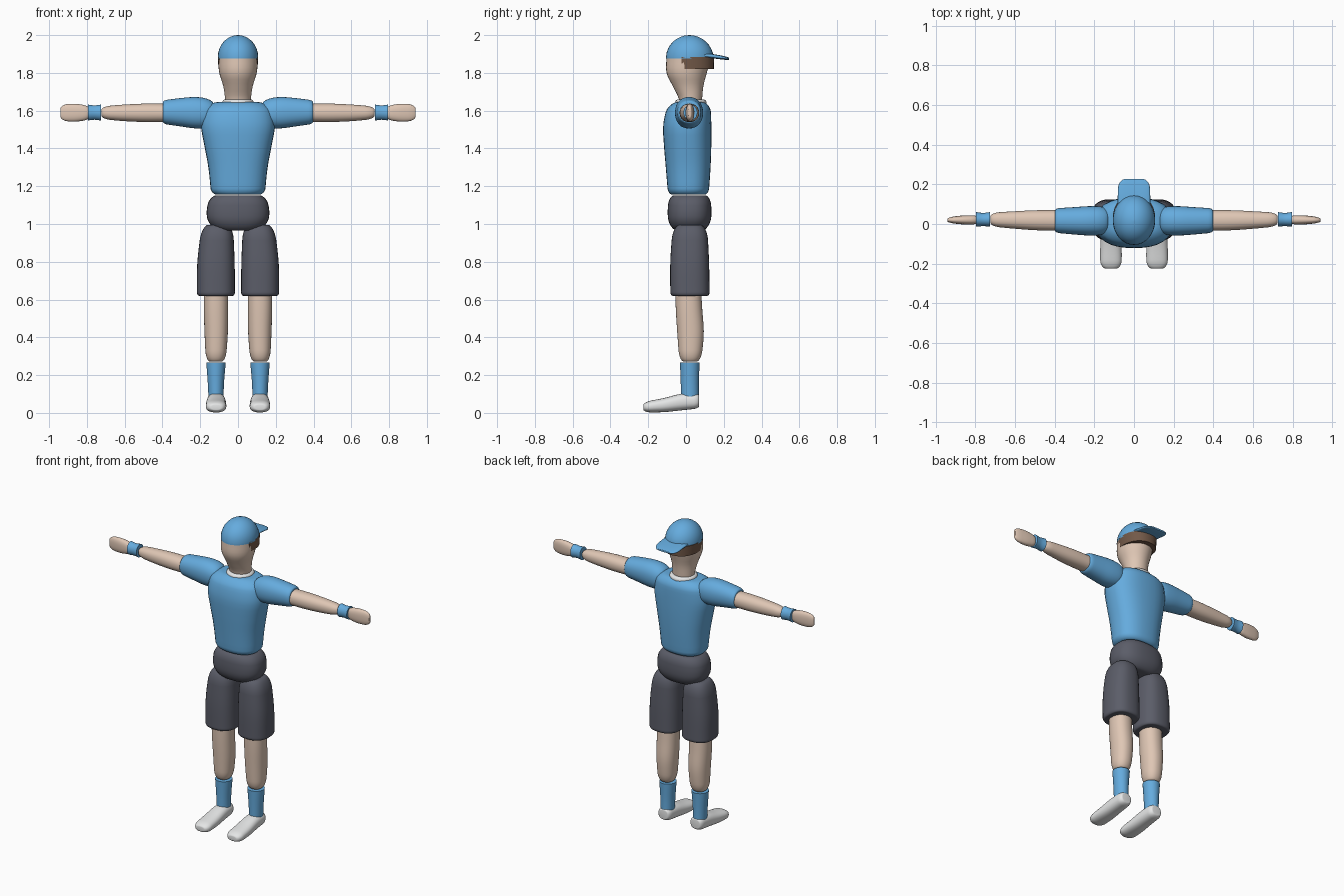
import bpy, bmesh, math
from mathutils import Vector

cube = bpy.data.objects.get("Cube")
if cube:
    bpy.data.objects.remove(cube, do_unlink=True)


def material(name, rgb):
    m = bpy.data.materials.new(name)
    m.use_nodes = True
    m.diffuse_color = (*rgb, 1)
    m.node_tree.nodes["Principled BSDF"].inputs["Base Color"].default_value = (*rgb, 1)
    return m


BLUE = material("sky blue cloth", (0.13, 0.41, 0.73))
SKIN = material("skin", (0.74, 0.57, 0.46))
GREY = material("charcoal cloth", (0.105, 0.11, 0.14))
WHITE = material("white", (0.78, 0.79, 0.79))
BROWN = material("brown hair", (0.17, 0.10, 0.065))


def finish(bm, name, mat):
    bmesh.ops.recalc_face_normals(bm, faces=bm.faces)
    mesh = bpy.data.meshes.new(name)
    bm.to_mesh(mesh)
    bm.free()
    mesh.polygons.foreach_set("use_smooth", [True] * len(mesh.polygons))
    mesh.set_sharp_from_angle(angle=math.radians(45))
    mesh.materials.append(mat)
    obj = bpy.data.objects.new(name, mesh)
    bpy.context.collection.objects.link(obj)
    return obj


def bounds_at(stations, p):
    """Smoothly blended cross-section bounds at position p."""
    n = len(stations)
    i = 0
    while i < n - 2 and p > stations[i + 1][0]:
        i += 1
    s0, s1, s2, s3 = (stations[max(0, min(n - 1, j))] for j in range(i - 1, i + 3))
    h = s2[0] - s1[0]
    t = (p - s1[0]) / h
    out = []
    for k in range(1, 5):
        m1 = (s2[k] - s0[k]) / (s2[0] - s0[0]) * h
        m2 = (s3[k] - s1[k]) / (s3[0] - s1[0]) * h
        out.append((2*t**3 - 3*t*t + 1) * s1[k] + (t**3 - 2*t*t + t) * m1
                   + (3*t*t - 2*t**3) * s2[k] + (t**3 - t*t) * m2)
    return out


def loft(name, mat, axis, stations, start=None, end=None, power=2.0, side=1, cut_y=None):
    """Skin rounded sections (position, a_min, a_max, b_min, b_max) along an axis.
    start and end give the (length, shrink) of a rounded end."""
    lo, hi = stations[0][0], stations[-1][0]
    positions = {lo + (hi - lo) * i / 14 for i in range(15)}
    for cap, edge, sign in ((start, lo, 1), (end, hi, -1)):
        if cap:
            positions = {p for p in positions if (p - edge) * sign >= cap[0]}
            positions |= {edge + sign * cap[0] * (1 - math.cos(j * math.pi / 16)) for j in range(9)}
    bm = bmesh.new()
    rings = []
    for p in sorted(positions):
        a0, a1, b0, b1 = bounds_at(stations, p)
        scale = 1
        for cap, d in ((start, p - lo), (end, hi - p)):
            if cap and d < cap[0]:
                u = 1 - d / cap[0]
                scale *= 1 - cap[1] * (1 - math.sqrt(max(0, 1 - u * u)))
        scale = max(scale, 0.01)
        ring = []
        for k in range(32):
            ang = 2 * math.pi * k / 32
            c, s = math.cos(ang), math.sin(ang)
            a = (a0 + a1) / 2 + (a1 - a0) / 2 * scale * math.copysign(abs(c) ** (2 / power), c)
            b = (b0 + b1) / 2 + (b1 - b0) / 2 * scale * math.copysign(abs(s) ** (2 / power), s)
            x, y, z = {"x": (p, a, b), "y": (a, p, b), "z": (a, b, p)}[axis]
            ring.append(bm.verts.new((x * side, y, z)))
        rings.append(ring)
    for r0, r1 in zip(rings, rings[1:]):
        for k in range(32):
            j = (k + 1) % 32
            bm.faces.new((r0[k], r0[j], r1[j], r1[k]))
    bm.faces.new(rings[0])
    bm.faces.new(rings[-1])
    if cut_y is not None:
        cut = bmesh.ops.bisect_plane(bm, geom=bm.verts[:] + bm.edges[:] + bm.faces[:],
                                     plane_co=(0, cut_y, 0), plane_no=(0, -1, 0), clear_outer=True)
        edges = [e for e in cut["geom_cut"] if isinstance(e, bmesh.types.BMEdge)]
        bmesh.ops.edgeloop_fill(bm, edges=edges)
    return finish(bm, name, mat)


def ring(name, mat, centre, rx, ry, thick):
    bm = bmesh.new()
    loops = []
    for i in range(40):
        t = 2 * math.pi * i / 40
        loop = []
        for j in range(10):
            u = 2 * math.pi * j / 10
            w = thick * math.cos(u)
            offset = Vector(((rx + w) * math.cos(t), (ry + w) * math.sin(t), thick * math.sin(u)))
            loop.append(bm.verts.new(Vector(centre) + offset))
        loops.append(loop)
    for i in range(40):
        for j in range(10):
            k, m = (i + 1) % 40, (j + 1) % 10
            bm.faces.new((loops[i][j], loops[k][j], loops[k][m], loops[i][m]))
    return finish(bm, name, mat)


# Head, hair and backwards cap
loft("head", SKIN, "z", [
    (1.60, -.065, .065, -.035, .08), (1.66, -.068, .068, -.037, .085),
    (1.73, -.078, .078, -.07, .092), (1.80, -.099, .099, -.103, .11),
    (1.89, -.105, .105, -.103, .135)])
loft("hair", BROWN, "z", [
    (1.82, -.103, .103, -.10, .147), (1.885, -.107, .107, -.10, .149)], power=2.2, cut_y=-.025)
loft("cap_crown", BLUE, "z", [
    (1.876, -.107, .107, -.106, .146), (2.0, -.106, .106, -.102, .138)], end=(.115, 1))
loft("cap_brim", BLUE, "y", [
    (.06, -.082, .082, 1.882, 1.906), (.14, -.082, .082, 1.877, 1.9),
    (.227, -.078, .078, 1.866, 1.884)], end=(.045, .45), power=3)

# Shirt and collar
loft("shirt", BLUE, "z", [
    (1.155, -.142, .142, -.095, .12), (1.30, -.157, .157, -.107, .13),
    (1.42, -.179, .179, -.117, .134), (1.52, -.196, .196, -.121, .134),
    (1.59, -.186, .186, -.108, .132), (1.645, -.165, .165, -.085, .125)],
    start=(.035, .22), end=(.05, .35), power=2.4)
ring("collar", WHITE, (0, .025, 1.642), .066, .066, .018)

# Shorts waist
loft("shorts_waist", GREY, "z", [
    (.965, -.15, .15, -.088, .125), (1.06, -.166, .166, -.097, .135),
    (1.152, -.15, .15, -.09, .128)], start=(.07, .4), end=(.05, .25), power=2.5)

for label, side in (("left", 1), ("right", -1)):
    # Leg
    loft(label + "_shorts_leg", GREY, "z", [
        (.62, .016, .218, -.083, .125), (.80, .018, .215, -.083, .122),
        (.995, .026, .192, -.07, .112)], start=(.02, .12), end=(.08, .4), power=2.5, side=side)
    loft(label + "_calf", SKIN, "z", [
        (.272, .065, .17, -.035, .08), (.42, .054, .177, -.046, .094),
        (.55, .052, .181, -.054, .086), (.65, .052, .181, -.057, .08)],
        start=(.06, .4), power=2.2, side=side)
    loft(label + "_sock", BLUE, "z", [
        (.07, .077, .156, -.026, .068), (.16, .074, .16, -.028, .068),
        (.267, .065, .168, -.032, .072)], side=side)
    loft(label + "_shoe", WHITE, "y", [
        (-.225, .062, .17, .002, .058), (-.12, .062, .17, .004, .078),
        (-.02, .066, .165, .014, .102), (.07, .072, .16, .024, .105)],
        start=(.045, .55), end=(.03, .35), power=2.4, side=side)

    # Arm
    loft(label + "_sleeve", BLUE, "x", [
        (.13, -.055, .088, 1.51, 1.66), (.22, -.058, .09, 1.506, 1.672),
        (.30, -.053, .085, 1.516, 1.667), (.397, -.044, .079, 1.53, 1.655)],
        start=(.06, .3), end=(.025, .15), power=2.2, side=side)
    loft(label + "_forearm", SKIN, "x", [
        (.38, -.034, .07, 1.54, 1.637), (.50, -.031, .069, 1.54, 1.637),
        (.62, -.022, .063, 1.546, 1.631), (.722, -.012, .057, 1.556, 1.622)],
        end=(.05, .45), power=2.2, side=side)
    loft(label + "_wristband", BLUE, "x", [
        (.726, -.013, .06, 1.548, 1.632), (.76, -.011, .056, 1.552, 1.628),
        (.795, -.013, .06, 1.548, 1.632)], side=side)
    loft(label + "_hand", SKIN, "x", [
        (.79, -.002, .044, 1.552, 1.625), (.86, -.002, .043, 1.542, 1.636),
        (.94, .006, .034, 1.547, 1.632)], start=(.03, .3), end=(.04, .5), power=2.4, side=side)
